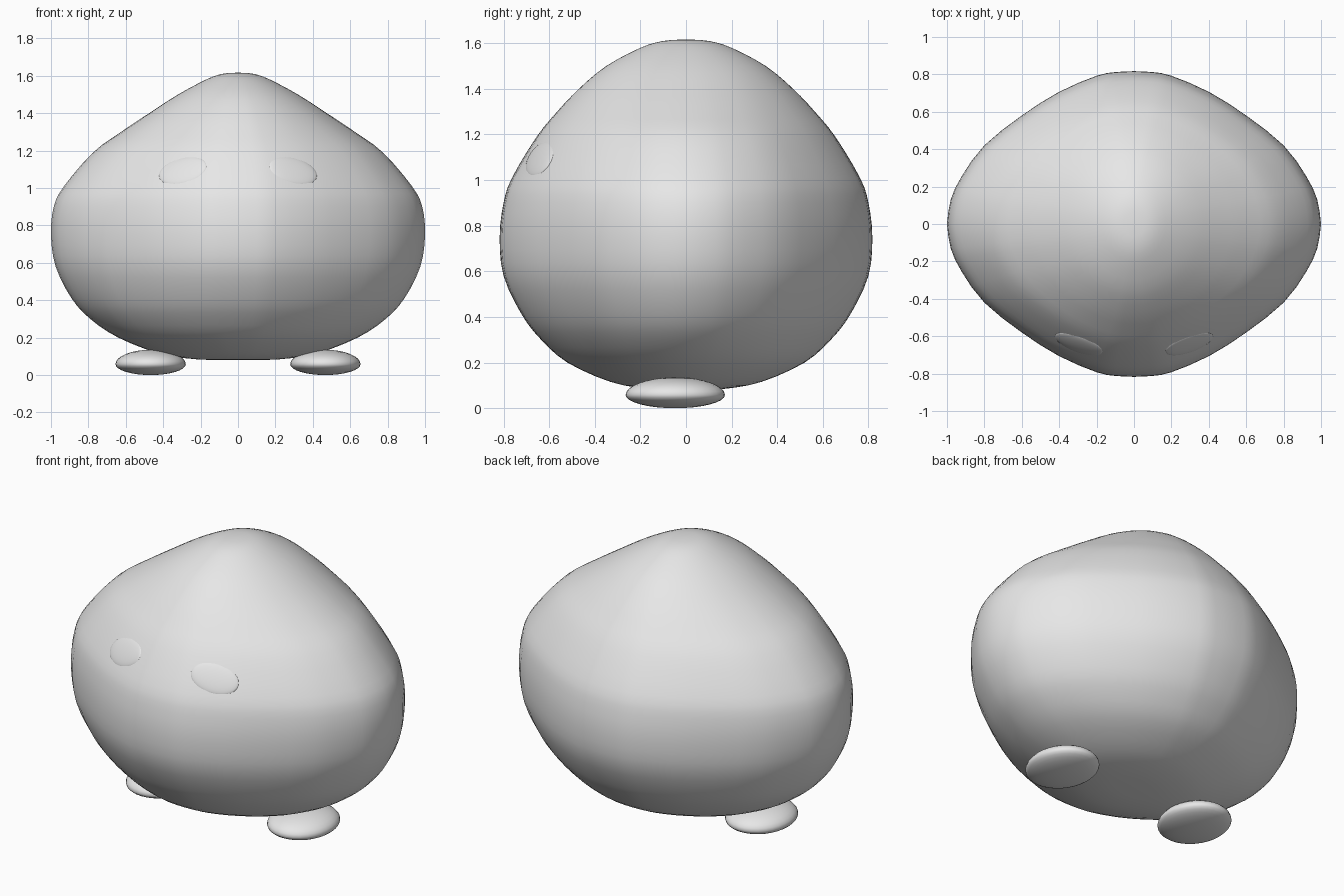
import bpy
import bmesh
from math import radians
from mathutils import Vector, Matrix
from mathutils.bvhtree import BVHTree

cube = bpy.data.objects.get("Cube")
if cube:
    bpy.data.objects.remove(cube, do_unlink=True)

grey = bpy.data.materials.new("light grey")
grey.use_nodes = True
grey.diffuse_color = (0.8, 0.8, 0.8, 1)
grey.node_tree.nodes["Principled BSDF"].inputs["Base Color"].default_value = (0.8, 0.8, 0.8, 1)


def finish(name, bm):
    """Turn a bmesh into a smooth grey object."""
    bmesh.ops.recalc_face_normals(bm, faces=bm.faces)
    for face in bm.faces:
        face.smooth = True
    mesh = bpy.data.meshes.new(name)
    bm.to_mesh(mesh)
    mesh.materials.append(grey)
    obj = bpy.data.objects.new(name, mesh)
    bpy.context.collection.objects.link(obj)
    return obj


def spline(points, steps):
    """Smooth curve through all the points."""
    pts = [Vector(p) for p in points]
    pts = [pts[0] * 2 - pts[1]] + pts + [pts[-1] * 2 - pts[-2]]
    out = []
    for a, b, c, d in zip(pts, pts[1:], pts[2:], pts[3:]):
        for i in range(steps):
            t = i / steps
            out.append(b + (c - a) * (t / 2) + (a * 2 - b * 5 + c * 4 - d) * (t * t / 2)
                       + (b * 3 - a - c * 3 + d) * (t ** 3 / 2))
    return out + [pts[-2]]


# Body profile: half width, half depth, height
profile = spline([
    (0, 0, 0.08), (0.22, 0.16, 0.084), (0.42, 0.33, 0.115), (0.64, 0.52, 0.2),
    (0.79, 0.635, 0.3), (0.89, 0.72, 0.41), (0.975, 0.8, 0.58), (1, 0.817, 0.75),
    (0.985, 0.8, 0.9), (0.93, 0.763, 1.01), (0.775, 0.655, 1.19), (0.625, 0.565, 1.3),
    (0.475, 0.47, 1.4), (0.32, 0.35, 1.5), (0.17, 0.2, 1.58), (0.085, 0.1, 1.61),
    (0, 0, 1.617)], 3)

# One quarter of the rounded diamond cross-section, mirrored into a full loop
quarter = spline([(1, 0), (0.98, 0.16), (0.92, 0.315), (0.8, 0.515), (0.6, 0.71),
                  (0.4, 0.865), (0.2, 0.97), (0.1, 0.994), (0, 1)], 2)
half = quarter + [Vector((-p.x, p.y)) for p in reversed(quarter[:-1])]
section = half + [Vector((p.x, -p.y)) for p in reversed(half[1:-1])]

# Body: lofted rings, rounder towards the top and bottom
body = bmesh.new()
rings = []
for width, depth, height in profile:
    roundness = min(1, ((height - 0.75) / 0.86) ** 2)
    ring = []
    for p in section:
        q = p.lerp(p.normalized(), roundness)
        ring.append(body.verts.new((q.x * width, q.y * depth, height)))
    rings.append(ring)
for low, high in zip(rings, rings[1:]):
    for i in range(len(section)):
        body.faces.new((low[i - 1], low[i], high[i], high[i - 1]))
bmesh.ops.remove_doubles(body, verts=body.verts, dist=0.0005)
surface = BVHTree.FromBMesh(body)
finish("body", body)
body.free()

for side, label in ((1, "left"), (-1, "right")):
    # Eye: slim lens set into the face, inner end raised
    spot, normal, _, _ = surface.ray_cast(Vector((side * 0.297, -2, 1.095)), Vector((0, 1, 0)))
    if normal.y > 0:
        normal = -normal
    turn = normal.to_track_quat('Z', 'Y').to_matrix().to_4x4()
    place = (Matrix.Translation(spot - normal * 0.008) @ turn
             @ Matrix.Rotation(radians(-13 * side), 4, 'Z')
             @ Matrix.Diagonal((0.137, 0.086, 0.016, 1)))
    eye = bmesh.new()
    bmesh.ops.create_uvsphere(eye, u_segments=32, v_segments=16, radius=1, matrix=place)
    finish(label + "_eye", eye)
    eye.free()

    # Foot: flattened pebble with a shallower underside
    foot = bmesh.new()
    bmesh.ops.create_uvsphere(foot, u_segments=32, v_segments=16, radius=1)
    for v in foot.verts:
        v.co.z *= 0.077 if v.co.z > 0 else 0.058
        v.co = Vector((v.co.x * 0.188 + side * 0.467, v.co.y * 0.218 - 0.047, v.co.z + 0.058))
    finish(label + "_foot", foot)
    foot.free()
